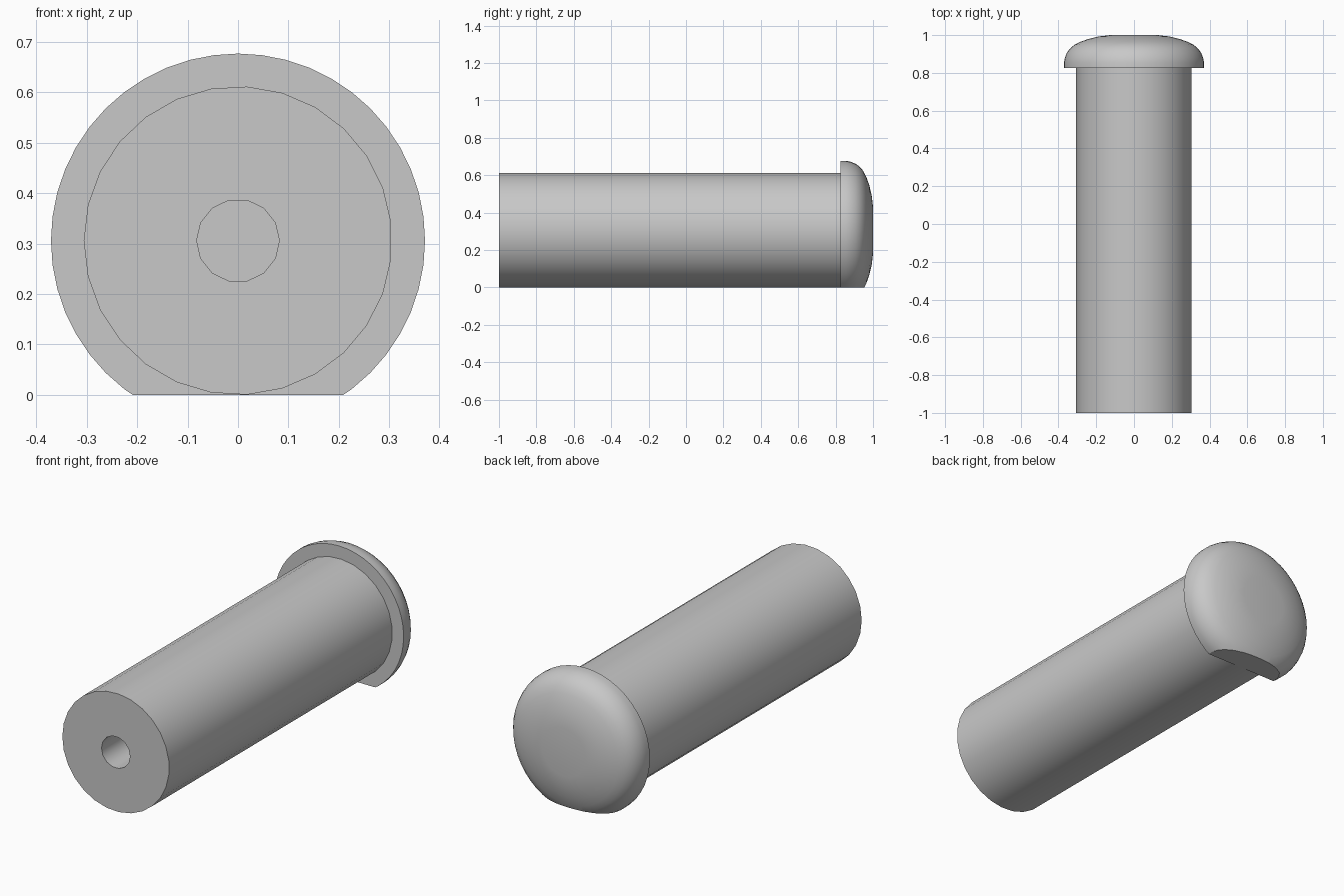
import bpy, bmesh
from math import pi, sin, cos
from mathutils import Matrix

if "Cube" in bpy.data.objects:
    bpy.data.objects.remove(bpy.data.objects["Cube"], do_unlink=True)

AXIS_Z = 0.306

steel = bpy.data.materials.new("plain_grey")
steel.use_nodes = True
GREY = (0.58, 0.58, 0.58, 1)
steel.diffuse_color = GREY
steel.node_tree.nodes["Principled BSDF"].inputs["Base Color"].default_value = GREY


def lathe(name, profile, sides, start=0.0):
    """Closed solid turned around the y axis from (radius, y) points."""
    bm = bmesh.new()
    rings = []
    for r, y in profile:
        angles = [start + 2 * pi * i / sides for i in range(sides)]
        rings.append([bm.verts.new((r * cos(a), y, AXIS_Z + r * sin(a))) for a in angles])
    for a, b in zip(rings, rings[1:]):
        for i in range(sides):
            j = (i + 1) % sides
            bm.faces.new((a[i], a[j], b[j], b[i]))
    bm.faces.new(rings[0])
    bm.faces.new(rings[-1])
    bmesh.ops.recalc_face_normals(bm, faces=bm.faces)
    mesh = bpy.data.meshes.new(name)
    bm.to_mesh(mesh)
    bm.free()
    mesh.materials.append(steel)
    obj = bpy.data.objects.new(name, mesh)
    bpy.context.collection.objects.link(obj)
    return obj


def smooth(obj):
    bpy.ops.object.select_all(action="DESELECT")
    obj.select_set(True)
    bpy.context.view_layer.objects.active = obj
    bpy.ops.object.shade_smooth_by_angle(angle=pi / 6)


# Shank with a blind hole in its front end
shank = lathe("shank", [(0.306, -1), (0.306, 0.83)], 27, pi)
drill = lathe("hole_cutter", [(0.082, -1.1), (0.082, -0.5)], 14)
drill.hide_render = True
drill.hide_viewport = True
hole = shank.modifiers.new("hole", "BOOLEAN")
hole.operation = "DIFFERENCE"
hole.solver = "EXACT"
hole.object = drill
bpy.context.view_layer.objects.active = shank
bpy.ops.object.modifier_apply(modifier=hole.name)
smooth(shank)

# Domed head
head = lathe("head", [(0.371, 0.825), (0.371, 0.855), (0.366, 0.88), (0.355, 0.907),
                      (0.338, 0.93), (0.315, 0.949), (0.285, 0.964), (0.24, 0.98),
                      (0.185, 0.993), (0.125, 1.0)], 48)

# Flat cut along the underside of the head
bm = bmesh.new()
bm.from_mesh(head.data)
cut = bmesh.ops.bisect_plane(bm, geom=bm.verts[:] + bm.edges[:] + bm.faces[:],
                             plane_co=(0, 0, 0), plane_no=(0, 0, 1), clear_inner=True)
rim = [e for e in cut["geom_cut"] if isinstance(e, bmesh.types.BMEdge)]
bmesh.ops.contextual_create(bm, geom=rim)
bmesh.ops.recalc_face_normals(bm, faces=bm.faces)
bm.to_mesh(head.data)
bm.free()
smooth(head)
